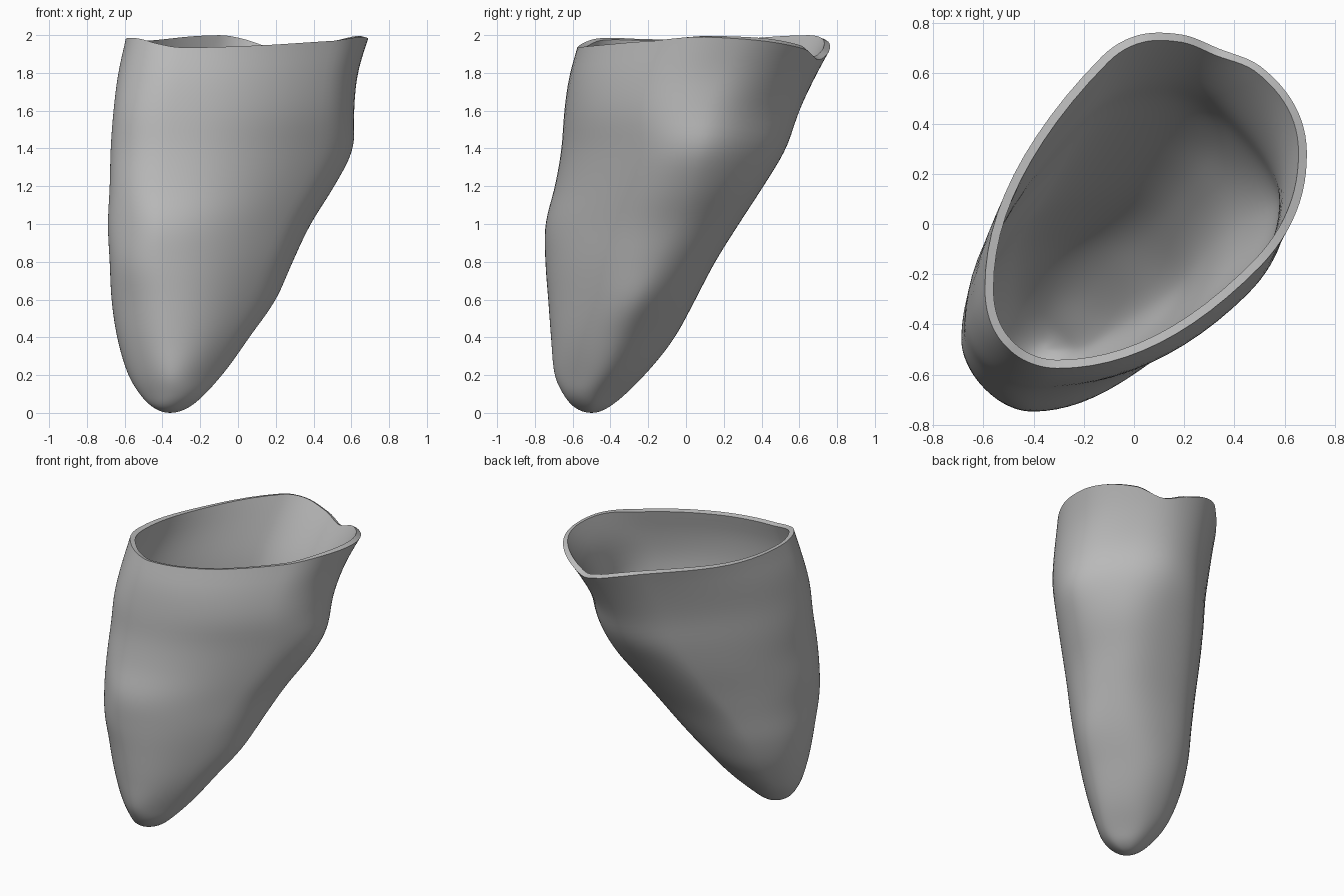
import bpy, bmesh, math
from mathutils import Vector

if "Cube" in bpy.data.objects:
    bpy.data.objects.remove(bpy.data.objects["Cube"])

# Each section: height, then how far the wall reaches in eight compass
# directions, counter-clockwise from +x (all in hundredths)
SECTIONS = [
    (0, -36, -61, -50, -10, 36, 61, 50, 10),
    (3, -26, -52, -41, -1, 45, 69.5, 59, 19),
    (10, -17.5, -44, -32, 7.5, 52, 74, 65, 26),
    (20, -8.5, -33, -22, 16.5, 58, 78, 69.5, 30),
    (40, 6, -15, -6, 26.5, 64, 82.5, 71.5, 36),
    (60, 20, 2, 5, 32, 67, 85.5, 73, 40),
    (80, 29, 17, 15.5, 35, 68, 88.5, 74.5, 43),
    (100, 38.5, 32, 28, 38.5, 69, 88, 74.5, 45),
    (120, 51, 47, 41, 42.5, 68, 86, 69.5, 47.5),
    (140, 61, 57, 53, 45.5, 67.5, 83, 66, 50),
    (160, 61.5, 62, 60, 47.5, 66, 81, 64.5, 52),
    (180, 63.5, 72, 69.5, 51.5, 63.5, 76, 61.5, 50.5),
    (200, 69.5, 85, 80.5, 56.5, 59, 70, 55.5, 47),
]
# Where the rim outline touches each of the eight directions
TOUCH = (.57, .56, .46, .22, .76, .5, .25, .69)
# Wavy rim height, two values per direction
RIM = (1.98, 1.96, 1.925, 1.87, 1.91, 1.965, 1.99, 1.97,
       1.98, 1.985, 1.98, 1.955, 1.935, 1.945, 1.97, 1.99)
DIRS = [Vector((math.cos(i * math.pi / 4), math.sin(i * math.pi / 4))) for i in range(8)]
KNOTS = [math.sqrt(row[0] / 100) for row in SECTIONS]
COLS_PER_SIDE, ROWS = 12, 60


def hermite(p0, p1, m0, m1, t):
    a, b = t * t, t * t * t
    return p0 * (2*b - 3*a + 1) + m0 * (b - 2*a + t) + p1 * (3*a - 2*b) + m1 * (b - a)


def reach(z, d):
    """Smoothly interpolated wall reach in direction d at height z."""
    x = math.sqrt(z)
    last = len(KNOTS) - 1
    i = max(n for n in range(last) if KNOTS[n] <= x)

    def value(n):
        return SECTIONS[n][d + 1] / 100

    def slope(n):
        lo, hi = max(n - 1, 0), min(n + 1, last)
        return (value(hi) - value(lo)) / (KNOTS[hi] - KNOTS[lo])

    span = KNOTS[i + 1] - KNOTS[i]
    return hermite(value(i), value(i + 1), slope(i) * span, slope(i + 1) * span,
                   (x - KNOTS[i]) / span)


def corner(reaches, d):
    """Meeting point of the tangent lines of directions d and d + 1."""
    a, b = DIRS[d % 8], DIRS[(d + 1) % 8]
    ra, rb = reaches[d % 8], reaches[(d + 1) % 8]
    det = a.x * b.y - a.y * b.x
    return Vector(((ra * b.y - rb * a.y) / det, (rb * a.x - ra * b.x) / det))


def wall_point(z, k):
    """Point on the rounded section at height z, k running 0 to 8 around."""
    reaches = [reach(z, d) for d in range(8)]
    d = int(k)
    t = k - d
    before, here, after = (corner(reaches, d + n) for n in (-1, 0, 1))
    blend = min(z, 1)
    f0 = .5 + (TOUCH[d] - .5) * blend
    f1 = .5 + (TOUCH[(d + 1) % 8] - .5) * blend
    start, end = before.lerp(here, f0), here.lerp(after, f1)
    p = start.lerp(here, t).lerp(here.lerp(end, t), t)
    return (p.x, p.y, z)


def rim_height(k):
    i = int(k * 2)
    a, b, c, d = (RIM[(i + n) % 16] for n in (-1, 0, 1, 2))
    return hermite(b, c, (c - a) / 2, (d - b) / 2, k * 2 - i)


# Outer wall: rings stacked from the rounded tip up to the wavy rim
bm = bmesh.new()
cols = 8 * COLS_PER_SIDE
tip = bm.verts.new((SECTIONS[0][5] / -100, SECTIONS[0][7] / -100, 0))
rings = []
for j in range(1, ROWS + 1):
    up = (j / ROWS) ** 1.6
    rings.append([bm.verts.new(wall_point(rim_height(c / COLS_PER_SIDE) * up, c / COLS_PER_SIDE))
                  for c in range(cols)])
for c in range(cols):
    n = (c + 1) % cols
    bm.faces.new((tip, rings[0][n], rings[0][c]))
    for low, high in zip(rings, rings[1:]):
        bm.faces.new((low[c], low[n], high[n], high[c]))

# Ease out faint ridges, leaving the tip and the rim in place
inner_rings = [v for ring in rings[8:-1] for v in ring]
for _ in range(3):
    bmesh.ops.smooth_vert(bm, verts=inner_rings, factor=.5,
                          use_axis_x=True, use_axis_y=True, use_axis_z=False)
mesh = bpy.data.meshes.new("socket_shell")
bm.to_mesh(mesh)
bm.free()
shell = bpy.data.objects.new("socket_shell", mesh)
bpy.context.collection.objects.link(shell)

# One plain grey
grey = bpy.data.materials.new("plain_grey")
grey.use_nodes = True
colour = (.5, .5, .5, 1)
grey.diffuse_color = colour
grey.node_tree.nodes["Principled BSDF"].inputs["Base Color"].default_value = colour
mesh.materials.append(grey)

# Wall thickness, then smooth shading with a crisp rim
bpy.ops.object.select_all(action="DESELECT")
shell.select_set(True)
bpy.context.view_layer.objects.active = shell
solid = shell.modifiers.new("wall_thickness", "SOLIDIFY")
solid.thickness = .035
solid.offset = -1
bpy.ops.object.modifier_apply(modifier=solid.name)
bpy.ops.object.shade_smooth_by_angle(angle=math.radians(40))
